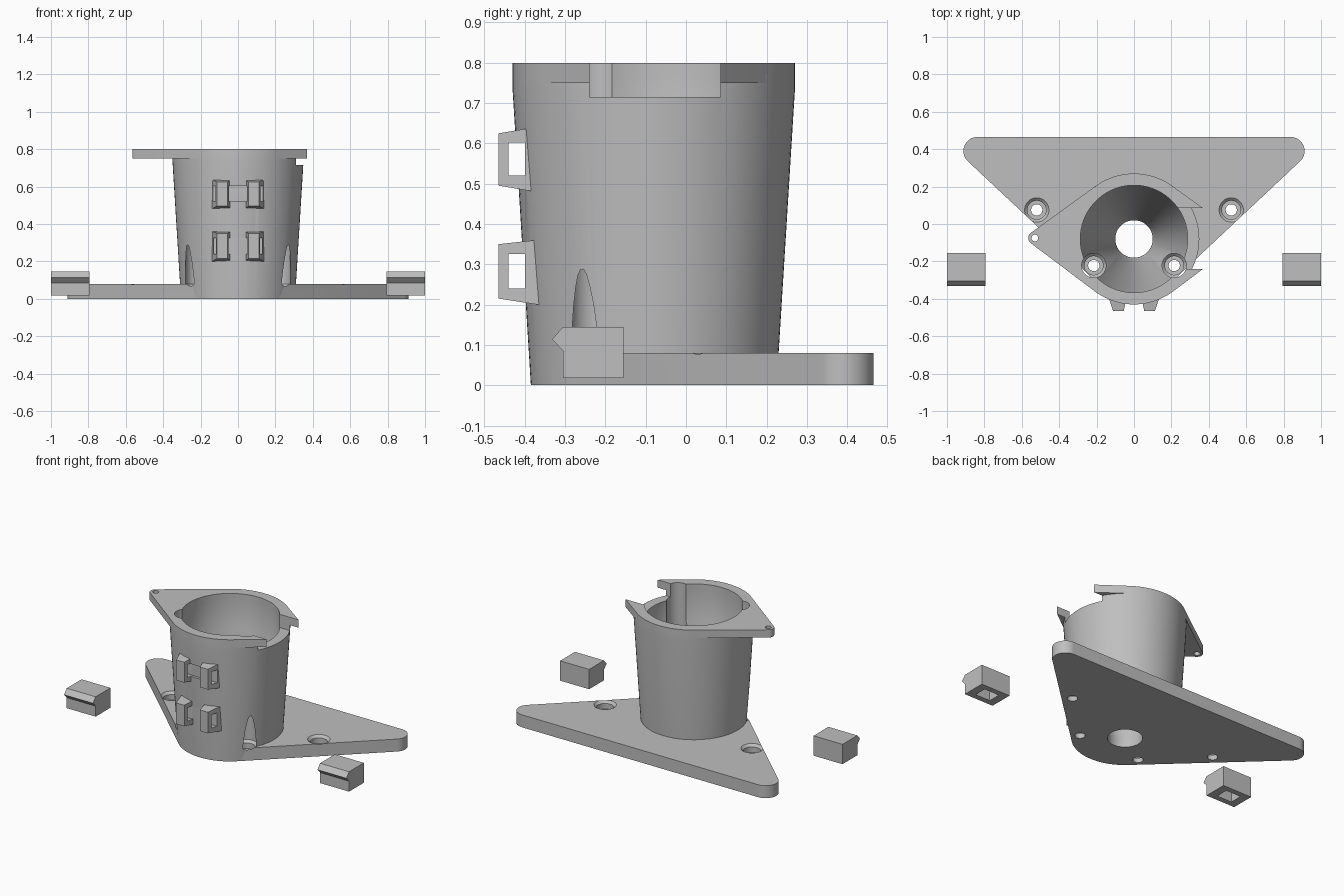
import bpy, bmesh, math
from mathutils import Vector

cube = bpy.data.objects.get("Cube")
if cube:
    bpy.data.objects.remove(cube, do_unlink=True)

AXIS = (0, -0.08)      # centre of the funnel tower
SEGS = 96

grey = bpy.data.materials.new("plain grey")
grey.use_nodes = True
grey.diffuse_color = (0.52, 0.52, 0.52, 1)
grey.node_tree.nodes["Principled BSDF"].inputs["Base Color"].default_value = (0.52, 0.52, 0.52, 1)


def finish(name, bm):
    bmesh.ops.recalc_face_normals(bm, faces=bm.faces)
    mesh = bpy.data.meshes.new(name)
    bm.to_mesh(mesh)
    bm.free()
    mesh.materials.append(grey)
    ob = bpy.data.objects.new(name, mesh)
    bpy.context.collection.objects.link(ob)
    return ob


def hull(name, points):
    """Convex solid around a set of points."""
    bm = bmesh.new()
    for p in points:
        bm.verts.new(p)
    res = bmesh.ops.convex_hull(bm, input=bm.verts)
    loose = [v for v in bm.verts if not v.link_faces]
    bmesh.ops.delete(bm, geom=loose, context='VERTS')
    bmesh.ops.dissolve_limit(bm, angle_limit=0.005, verts=bm.verts, edges=bm.edges)
    return finish(name, bm)


def box(name, x, y, z):
    return hull(name, [(a, b, c) for a in x for b in y for c in z])


def rounded_plate(name, discs, z):
    """Slab wrapped around discs given as (x, y, radius)."""
    pts = []
    for x, y, r in discs:
        for i in range(SEGS):
            a = math.tau * i / SEGS
            pts += [(x + r * math.cos(a), y + r * math.sin(a), h) for h in z]
    return hull(name, pts)


def lathe(name, profile, centre, segs=SEGS):
    """Closed solid turned from (radius, height) pairs."""
    bm = bmesh.new()
    rings = []
    for r, z in profile:
        rings.append([bm.verts.new((centre[0] + r * math.cos(math.tau * i / segs),
                                    centre[1] + r * math.sin(math.tau * i / segs), z))
                      for i in range(segs)])
    for low, high in zip(rings, rings[1:]):
        for i in range(segs):
            j = (i + 1) % segs
            bm.faces.new((low[i], low[j], high[j], high[i]))
    bm.faces.new(rings[0])
    bm.faces.new(rings[-1])
    return finish(name, bm)


def cut(ob, cutters):
    bpy.context.view_layer.objects.active = ob
    for c in cutters:
        mod = ob.modifiers.new("cut", 'BOOLEAN')
        mod.operation = 'DIFFERENCE'
        mod.solver = 'EXACT'
        mod.object = c
        bpy.ops.object.modifier_apply(modifier=mod.name)


# Main solids
plate = rounded_plate("base_plate", [(-0.837, 0.39, 0.075), (0.837, 0.39, 0.075), (*AXIS, 0.305)], (0, 0.08))
tower = lathe("funnel_tower", [(0.305, 0.002), (0.35, 0.73), (0.35, 0.77)], AXIS)
flange = rounded_plate("top_flange", [(-0.53, -0.075, 0.035), (0.53, -0.075, 0.035), (*AXIS, 0.35)], (0.75, 0.8))
parts = [plate, tower, flange]

# Cutters: funnel bore, screw shafts, flange notch and ear hole
bore = lathe("bore_cutter", [(0.1, -0.1), (0.1, 0.05), (0.287, 0.57), (0.287, 0.9)], AXIS)
screw_profile = [(0.03, -0.1), (0.03, 0.03), (0.05, 0.03), (0.05, 0.065), (0.065, 0.08), (0.065, 0.9)]
front_screws = [lathe("screw_cutter", screw_profile, (s * 0.215, -0.222), 48) for s in (-1, 1)]
back_screws = [lathe("screw_cutter", screw_profile, (s * 0.52, 0.075), 48) for s in (-1, 1)]
notch = box("notch_cutter", (0.2, 0.7), (-0.24, 0.085), (0.715, 0.9))
ear_hole = lathe("ear_hole_cutter", [(0.018, 0.7), (0.018, 0.9)], (-0.53, -0.075), 32)
windows = [box("window_cutter", (-0.2, 0.2), (-0.44, -0.4), z) for z in ((0.24, 0.325), (0.52, 0.602))]

cut(plate, [bore] + front_screws + back_screws)
cut(tower, [bore, notch] + front_screws + windows)
cut(flange, [bore, notch, ear_hole] + front_screws)

# Tie loops on the front: pairs of tapered lugs with a slot through them
for level, base_y, outer_z, base_z, window in (
        ("lower", -0.355, (0.215, 0.35), (0.198, 0.362), windows[0]),
        ("upper", -0.375, (0.495, 0.625), (0.48, 0.64), windows[1])):
    for side, s in (("right", -1), ("left", 1)):
        pts = [(s * x, -0.465, z) for x in (0.055, 0.112) for z in outer_z]
        pts += [(s * x, base_y, z) for x in (0.035, 0.142) for z in base_z]
        lug = hull(f"{level}_{side}_tie_lug", pts)
        cut(lug, [window])
        parts.append(lug)

# Loose end clips: hollow block with a pointed lip
for side, s in (("right", -1), ("left", 1)):
    xs = (s * 0.795, s * 1.0)
    block = box(f"{side}_clip_block", xs, (-0.305, -0.155), (0.018, 0.145))
    pocket = box("pocket_cutter", (s * 0.845, s * 0.95), (-0.27, -0.19), (-0.05, 0.1))
    cut(block, [pocket])
    bpy.data.objects.remove(pocket, do_unlink=True)
    lip = hull(f"{side}_clip_lip", [(x, y, z) for x in xs for y, z in
                                    ((-0.295, 0.145), (-0.305, 0.145), (-0.332, 0.114),
                                     (-0.305, 0.085), (-0.295, 0.085))])
    parts += [block, lip]

# Remove the cutters
for c in [bore, notch, ear_hole] + front_screws + back_screws + windows:
    bpy.data.objects.remove(c, do_unlink=True)

# Smooth the round walls, keep the edges sharp
bpy.ops.object.select_all(action='DESELECT')
for ob in parts:
    ob.select_set(True)
bpy.context.view_layer.objects.active = tower
bpy.ops.object.shade_smooth_by_angle(angle=math.radians(20))
